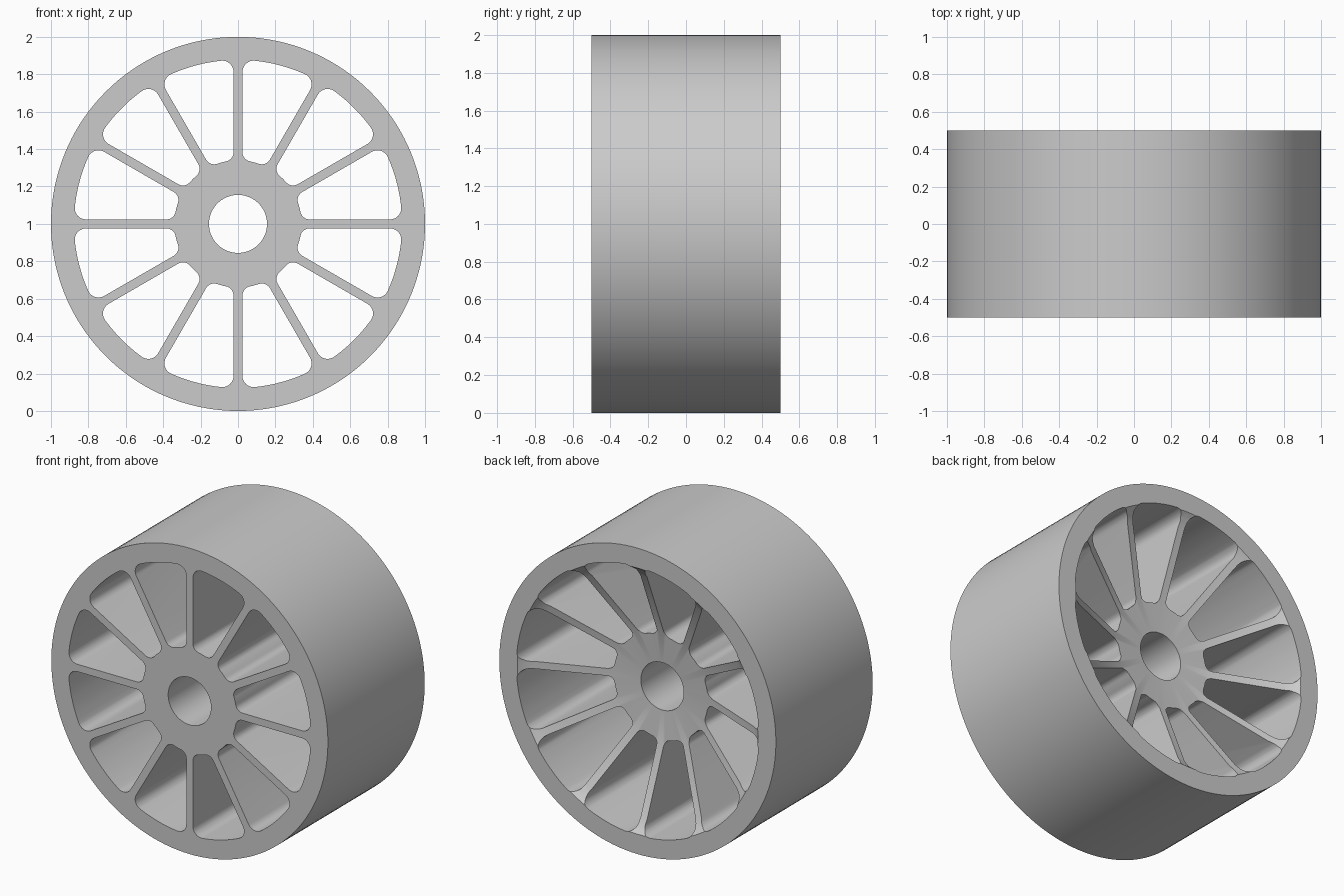
import bpy, bmesh
from math import sin, cos, asin, radians, pi

SPOKES, SEGMENTS = 12, 144
STEP = 2 * pi / SPOKES
HALF = 0.024                 # half spoke thickness
INNER, OUTER = 0.34, 0.877   # radial limits of a pocket
CENTRE = 1.0                 # axle height

old = bpy.data.objects.get("Cube")
if old:
    bpy.data.objects.remove(old, do_unlink=True)

grey = bpy.data.materials.new("light grey")
grey.use_nodes = True
grey.diffuse_color = (0.6, 0.6, 0.6, 1)
grey.node_tree.nodes["Principled BSDF"].inputs["Base Color"].default_value = (0.6, 0.6, 0.6, 1)


def make_object(name, bm):
    bmesh.ops.recalc_face_normals(bm, faces=bm.faces[:])
    mesh = bpy.data.meshes.new(name)
    bm.to_mesh(mesh)
    bm.free()
    mesh.materials.append(grey)
    obj = bpy.data.objects.new(name, mesh)
    bpy.context.collection.objects.link(obj)
    return obj


def lathe(name, profile):
    """Turn a closed (radius, y) profile about the axle."""
    bm = bmesh.new()
    rings = []
    for i in range(SEGMENTS):
        a = 2 * pi * i / SEGMENTS
        rings.append([bm.verts.new((r * cos(a), y, CENTRE + r * sin(a))) for r, y in profile])
    n = len(profile)
    for i in range(SEGMENTS):
        p, q = rings[i], rings[(i + 1) % SEGMENTS]
        for j in range(n):
            k = (j + 1) % n
            bm.faces.new((p[j], p[k], q[k], q[j]))
    return make_object(name, bm)


def arc(cx, cy, r, start, end, count):
    angles = [start + (end - start) * i / count for i in range(count + 1)]
    return [(cx + r * cos(a), cy + r * sin(a)) for a in angles]


def pocket_outline():
    """Rounded opening between the spokes at angle 0 and STEP."""
    f_in, f_out = 0.05, 0.06
    r_in, r_out = INNER + f_in, OUTER - f_out
    a_in = asin((HALF + f_in) / r_in)
    a_out = asin((HALF + f_out) / r_out)
    half = arc(0, 0, INNER, STEP / 2, a_in, 4)[1:-1]
    half += arc(r_in * cos(a_in), HALF + f_in, f_in, a_in + pi, 1.5 * pi, 8)
    half += arc(r_out * cos(a_out), HALF + f_out, f_out, -pi / 2, a_out, 8)
    half += arc(0, 0, OUTER, a_out, STEP / 2, 6)[1:-1]
    c, s = cos(STEP), sin(STEP)
    return half + [(x * c + y * s, x * s - y * c) for x, y in reversed(half)]


# Wheel body: flat front, dished back, bored hub
wheel = lathe("spoked_wheel", [
    (0.155, -0.5), (1.0, -0.5), (1.0, 0.5), (0.87, 0.5),
    (0.845, 0.47), (0.79, 0.435), (0.36, 0.26), (0.155, 0.245)])

# Pocket cutters between the spokes
bm = bmesh.new()
outline = pocket_outline()
for i in range(SPOKES):
    c, s = cos(i * STEP), sin(i * STEP)
    ring = [(x * c - y * s, CENTRE + x * s + y * c) for x, y in outline]
    front = [bm.verts.new((x, -0.7, z)) for x, z in ring]
    back = [bm.verts.new((x, 0.7, z)) for x, z in ring]
    bm.faces.new(front)
    bm.faces.new(back[::-1])
    for j in range(len(ring)):
        k = (j + 1) % len(ring)
        bm.faces.new((front[k], front[j], back[j], back[k]))
cutter = make_object("pocket_cutter", bm)
cutter.hide_render = True

cut = wheel.modifiers.new("pockets", 'BOOLEAN')
cut.operation = 'DIFFERENCE'
cut.solver = 'EXACT'
cut.object = cutter

for obj in bpy.context.selected_objects:
    obj.select_set(False)
wheel.select_set(True)
bpy.context.view_layer.objects.active = wheel
bpy.ops.object.modifier_apply(modifier=cut.name)
bpy.data.objects.remove(cutter, do_unlink=True)
bpy.ops.object.shade_smooth_by_angle(angle=radians(25))
